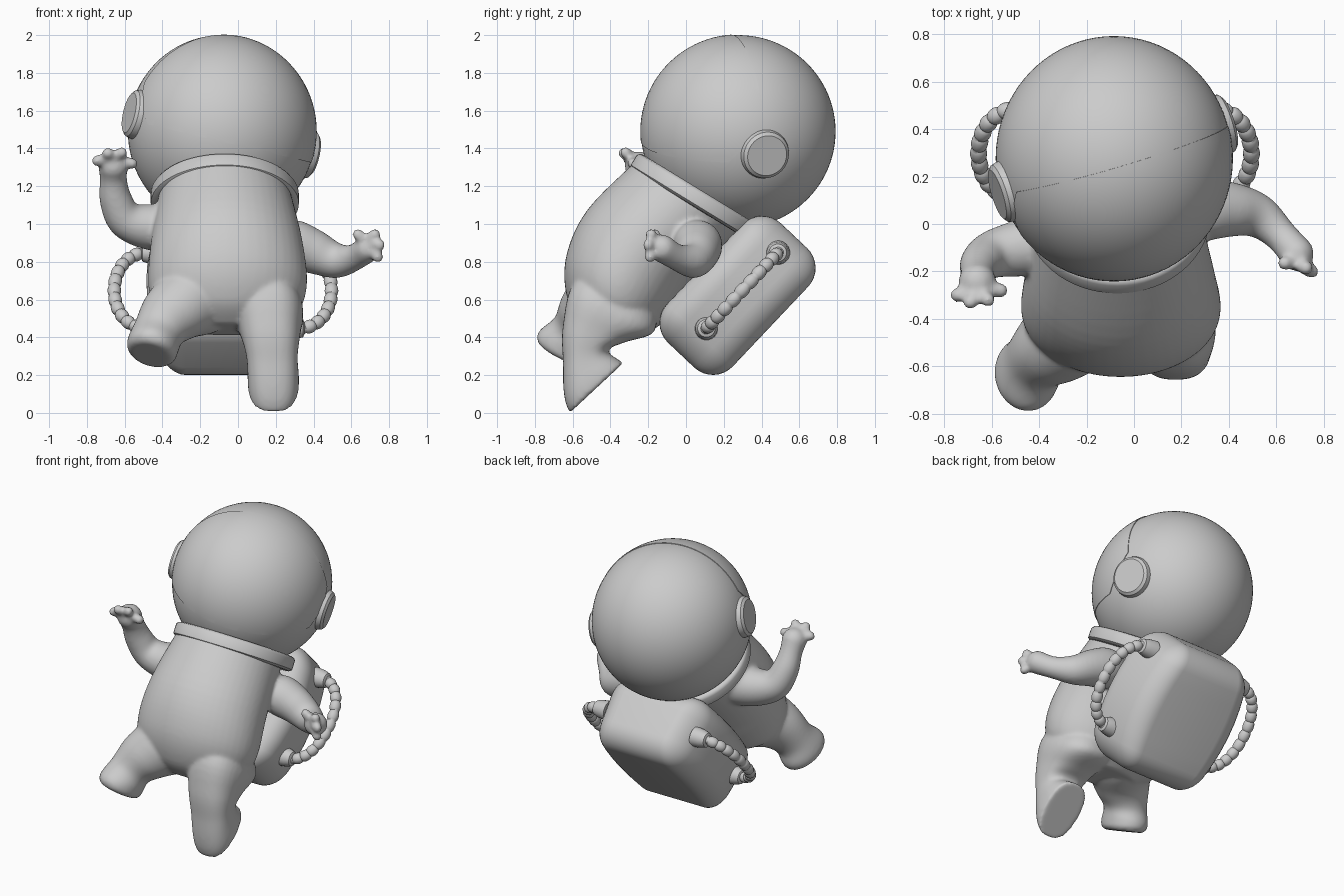
import bpy, bmesh
from math import sin, cos, pi, radians, copysign
from mathutils import Vector, Matrix

if "Cube" in bpy.data.objects:
    bpy.data.objects.remove(bpy.data.objects["Cube"])

grey = bpy.data.materials.new("suit_grey")
grey.use_nodes = True
grey.diffuse_color = (0.6, 0.6, 0.6, 1)
grey.node_tree.nodes["Principled BSDF"].inputs["Base Color"].default_value = (0.6, 0.6, 0.6, 1)


def finish(name, bm, angle=35):
    """Turn a bmesh into a smooth shaded object."""
    bmesh.ops.recalc_face_normals(bm, faces=bm.faces)
    mesh = bpy.data.meshes.new(name)
    bm.to_mesh(mesh)
    bm.free()
    mesh.materials.append(grey)
    obj = bpy.data.objects.new(name, mesh)
    bpy.context.collection.objects.link(obj)
    bpy.ops.object.select_all(action='DESELECT')
    obj.select_set(True)
    bpy.context.view_layer.objects.active = obj
    bpy.ops.object.shade_smooth_by_angle(angle=radians(angle))
    return obj


def spline(a, b, c, d, t):
    return 0.5 * (2 * b + (c - a) * t + (2 * a - 5 * b + 4 * c - d) * t * t
                  + (3 * b - a - 3 * c + d) * t ** 3)


def loft(bm, rings, ref=(1, 0, 0), sub=1, sides=32, power=1):
    """Skin rings given as (centre, normal, radius_x, radius_y); power < 1 squares them."""
    rows = [(Vector(c), Vector(n).normalized(), Vector((rx, ry))) for c, n, rx, ry in rings]
    dense = []
    for i in range(len(rows) - 1):
        four = [rows[max(i - 1, 0)], rows[i], rows[i + 1], rows[min(i + 2, len(rows) - 1)]]
        for s in range(sub):
            dense.append([spline(*(r[k] for r in four), s / sub) for k in range(3)])
    dense.append(rows[-1])
    shape = [[copysign(abs(f(2 * pi * k / sides)) ** power, f(2 * pi * k / sides))
              for f in (cos, sin)] for k in range(sides)]
    loops = []
    for c, n, r in dense:
        n = n.normalized()
        u = Vector(ref)
        u = (u - n * u.dot(n)).normalized()
        v = n.cross(u)
        loops.append([bm.verts.new(c + u * r[0] * p + v * r[1] * q) for p, q in shape])
    for a, b in zip(loops, loops[1:]):
        for k in range(sides):
            j = (k + 1) % sides
            bm.faces.new((a[k], a[j], b[j], b[k]))
    bm.faces.new(loops[0][::-1])
    bm.faces.new(loops[-1])


def limb(bm, points, ref, sub=5, sides=24):
    """Round tube through (x, y, z, radius) points with a ball at the tip."""
    pts = [Vector(p[:3]) for p in points]
    last = len(pts) - 1
    rings = [(p, pts[min(i + 1, last)] - pts[max(i - 1, 0)], points[i][3], points[i][3])
             for i, p in enumerate(pts)]
    loft(bm, rings, ref, sub, sides)
    bmesh.ops.create_icosphere(bm, subdivisions=3, radius=points[-1][3],
                               matrix=Matrix.Translation(pts[-1]))


# Suit body: torso, legs, arms and hands merged into one soft surface
bm = bmesh.new()
lean = (0, -0.5, -0.86)
loft(bm, [((-0.07, 0.03, 1.17), lean, 0.345, 0.335),
          ((-0.06, -0.23, 0.91), lean, 0.40, 0.335),
          ((-0.055, -0.36, 0.68), lean, 0.42, 0.315),
          ((-0.06, -0.39, 0.53), (0, -0.3, -0.95), 0.37, 0.25),
          ((-0.06, -0.39, 0.44), (0, -0.2, -1), 0.24, 0.16)], sub=6, sides=48)

# Left leg, toes pointing down
sole = (0, 0.68, -0.73)
loft(bm, [((0.10, -0.30, 0.72), lean, 0.12, 0.15),
          ((0.15, -0.38, 0.56), lean, 0.19, 0.25),
          ((0.17, -0.49, 0.42), (0, -0.3, -1), 0.16, 0.168),
          ((0.18, -0.53, 0.30), (0, 0.25, -1), 0.136, 0.125),
          ((0.187, -0.505, 0.18), (0, 0.6, -0.75), 0.136, 0.175),
          ((0.187, -0.473, 0.133), sole, 0.133, 0.195)], sub=5, power=0.8)

# Right leg, stepping forward and outward, with a blunt toe
thigh = (-0.5, -0.5, -0.6)
sole = (-0.23, -0.44, -0.87)
loft(bm, [((-0.13, -0.30, 0.70), thigh, 0.13, 0.14),
          ((-0.22, -0.40, 0.60), thigh, 0.20, 0.22),
          ((-0.34, -0.52, 0.525), thigh, 0.175, 0.165),
          ((-0.415, -0.58, 0.435), (-0.35, -0.5, -0.8), 0.138, 0.135),
          ((-0.448, -0.625, 0.365), sole, 0.138, 0.165),
          ((-0.458, -0.645, 0.325), sole, 0.133, 0.162),
          ((-0.463, -0.655, 0.305), sole, 0.11, 0.135)], sub=5)

# Arms
limb(bm, [(0.15, 0.05, 0.92, 0.08), (0.28, 0.06, 0.895, 0.13), (0.41, 0.06, 0.85, 0.116),
          (0.53, 0.03, 0.805, 0.092), (0.62, -0.05, 0.825, 0.07),
          (0.685, -0.125, 0.87, 0.074)], (0, 0, 1))
limb(bm, [(-0.20, -0.03, 0.99, 0.09), (-0.32, -0.06, 0.99, 0.135), (-0.47, -0.10, 0.985, 0.122),
          (-0.60, -0.13, 1.03, 0.1), (-0.65, -0.17, 1.14, 0.085), (-0.66, -0.21, 1.24, 0.072),
          (-0.66, -0.245, 1.305, 0.08)], (0, 1, 0))

# Fingers curl from each palm
hands = [((0.68, -0.12, 0.87), [(0.725, -0.185, 0.945), (0.75, -0.2, 0.89),
                                (0.74, -0.19, 0.825), (0.635, -0.165, 0.945)]),
         ((-0.66, -0.24, 1.31), [(-0.745, -0.3, 1.335), (-0.69, -0.33, 1.375),
                                 (-0.615, -0.32, 1.378), (-0.56, -0.28, 1.32)])]
for palm, tips in hands:
    for tip in tips:
        mid = Vector(palm).lerp(Vector(tip), 0.6) + Vector((0, -0.015, 0.012))
        limb(bm, [(*palm, 0.038), (*mid, 0.032), (*tip, 0.031)], (1, 0, 0), 3, 12)

body = finish("suit_body", bm)
remesh = body.modifiers.new("merge", 'REMESH')
remesh.mode = 'VOXEL'
remesh.voxel_size = 0.011
remesh.use_smooth_shade = True
soften = body.modifiers.new("soften", 'SMOOTH')
soften.factor = 0.5
soften.iterations = 12

# Head frame: side, forward and up directions
centre = Vector((-0.085, 0.277, 1.49))
forward = Vector((0.28, -0.956, -0.08)).normalized()
up = Vector((0.227, 0, 0.974)).normalized()
side = up.cross(forward).normalized()


def globe(scale):
    bm = bmesh.new()
    size = Matrix.Diagonal((0.498 * scale, 0.515 * scale, 0.51 * scale, 1))
    bmesh.ops.create_uvsphere(bm, u_segments=80, v_segments=48, radius=1,
                              matrix=Matrix.Translation(centre) @ size)
    return bm


finish("helmet", globe(1))

# Visor: slightly raised panel trimmed by back, bottom and corner planes
bm = globe(1.008)
corner = (forward * 0.736 + up * 0.677).normalized()
for normal, offset in ((forward, 0.0), (up, -0.053), (corner, 0.108)):
    bmesh.ops.bisect_plane(bm, geom=bm.verts[:] + bm.edges[:] + bm.faces[:], clear_inner=True,
                           plane_co=centre + normal * offset, plane_no=normal)
bmesh.ops.remove_doubles(bm, verts=bm.verts, dist=0.002)
rim = bmesh.ops.extrude_edge_only(bm, edges=[e for e in bm.edges if e.is_boundary])
for v in rim["geom"]:
    if isinstance(v, bmesh.types.BMVert):
        v.co = centre.lerp(v.co, 0.97)
finish("visor", bm)

# Ear discs
for name, s in (("left_ear_disc", 1), ("right_ear_disc", -1)):
    bm = bmesh.new()
    axis = side * s
    base = centre - up * 0.015
    loft(bm, [(base + axis * d, axis, r, r) for d, r in
              ((0.40, 0.132), (0.485, 0.132), (0.51, 0.125), (0.524, 0.108))],
         (0, 0, 1), sides=40)
    finish(name, bm, 30)

# Neck collar
bm = bmesh.new()
axis = Vector((0, 0.52, 0.85)).normalized()
base = Vector((-0.07, 0.06, 1.138))
loft(bm, [(base + axis * d, axis, r, r) for d, r in
          ((-0.05, 0.35), (-0.048, 0.375), (-0.035, 0.392), (0.025, 0.392),
           (0.04, 0.382), (0.045, 0.365), (0.04, 0.33))], sides=64)
finish("neck_collar", bm, 50)

# Backpack: rounded box leaning back, sides bulging at mid height
pack = Vector((-0.08, 0.273, 0.622))
along = Vector((0, 0.69, 0.73)).normalized()
across = Vector((1, 0, 0)).cross(along)
frame = Matrix((Vector((1, 0, 0)), across, along)).transposed().to_4x4()
half = Vector((0.42, 0.24, 0.435))
bm = bmesh.new()
bmesh.ops.create_cube(bm, size=2, matrix=Matrix.Diagonal((*half, 1)))
bmesh.ops.bevel(bm, geom=bm.edges[:], offset=0.145, segments=8, profile=0.5, affect='EDGES')
for height in (-0.2, -0.1, 0, 0.1, 0.2):
    bmesh.ops.bisect_plane(bm, geom=bm.verts[:] + bm.edges[:] + bm.faces[:],
                           plane_co=(0, 0, height), plane_no=(0, 0, 1))
for v in bm.verts:
    v.co.x *= 1 - 0.2 * (v.co.z / half.z) ** 2 + 0.06 * (v.co.y / half.y - 1)
bm.transform(Matrix.Translation(pack) @ frame)
finish("backpack", bm, 40)

# Ribbed hoses with a socket at each end
beads, steps = 13, 8
for name, s in (("left", 1), ("right", -1)):
    x = Vector((s, 0, 0))
    mid = pack + along * 0.035

    def path(t):
        return mid + x * (0.36 + 0.215 * max(sin(t), 0) ** 0.75) - along * 0.28 * cos(t)

    bm = bmesh.new()
    rings = []
    for i in range(beads * steps + 1):
        t = pi * i / (beads * steps)
        r = 0.027 + 0.009 * abs(sin(pi * i / steps)) ** 0.6
        rings.append((path(t), path(min(t + 0.02, pi)) - path(max(t - 0.02, 0)), r, r))
    loft(bm, rings, across, sides=16)
    finish(name + "_hose", bm, 60)
    for end, sign in (("lower", -1), ("upper", 1)):
        bm = bmesh.new()
        spot = mid + along * 0.275 * sign
        loft(bm, [(spot + x * d, x, r, r) for d, r in
                  ((0.33, 0.065), (0.39, 0.058), (0.425, 0.047), (0.432, 0.03))],
             across, sides=20)
        finish(f"{name}_{end}_hose_socket", bm, 50)
